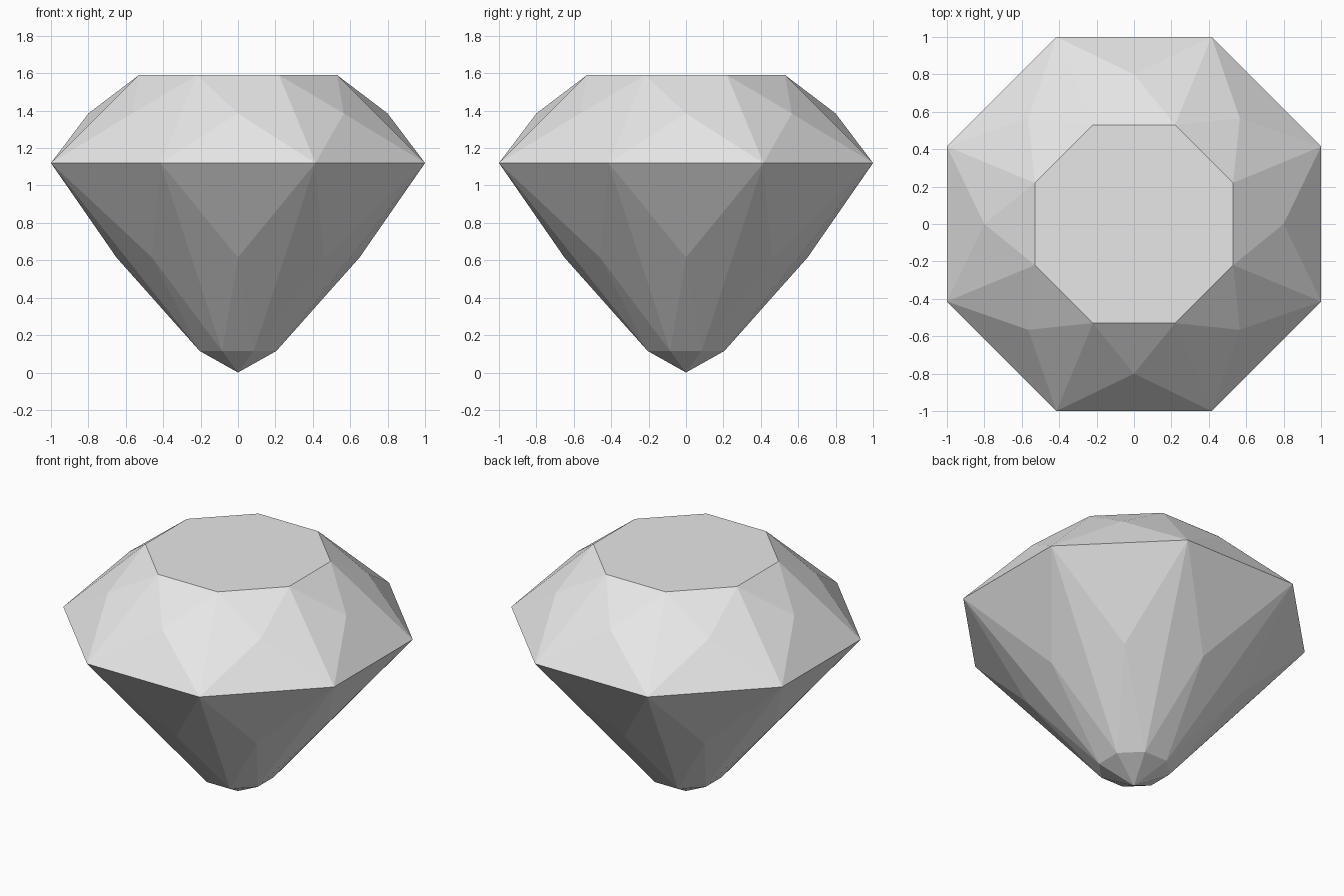
import bpy, bmesh, math

if "Cube" in bpy.data.objects:
    bpy.data.objects.remove(bpy.data.objects["Cube"])

SIDES = 8
STEP = 2 * math.pi / SIDES


def ring(bm, apothem, z, corner):
    """Octagon of vertices: corners of the outline, or points at the middle of each side."""
    r = apothem / math.cos(STEP / 2) if corner else apothem
    shift = -STEP / 2 if corner else 0
    return [bm.verts.new((r * math.cos(i * STEP + shift), r * math.sin(i * STEP + shift), z))
            for i in range(SIDES)]


def facet_band(bm, outer, middle, inner):
    """Triangular facets between two corner rings and the mid-side points between them."""
    for i in range(SIDES):
        j = (i + 1) % SIDES
        m = middle[i]
        for a, b in ((outer[i], outer[j]), (outer[j], inner[j]),
                     (inner[j], inner[i]), (inner[i], outer[i])):
            bm.faces.new((a, b, m))


bm = bmesh.new()
table = ring(bm, 0.53, 1.59, True)
crown = ring(bm, 0.80, 1.385, False)
girdle = ring(bm, 1.00, 1.12, True)
pavilion = ring(bm, 0.65, 0.615, False)
culet = ring(bm, 0.205, 0.115, True)
tip = bm.verts.new((0, 0, 0))

# Flat table, crown facets, pavilion facets and the small point below
bm.faces.new(table)
facet_band(bm, girdle, crown, table)
facet_band(bm, girdle, pavilion, culet)
for i in range(SIDES):
    bm.faces.new((culet[i], culet[(i + 1) % SIDES], tip))
bmesh.ops.recalc_face_normals(bm, faces=bm.faces)

mesh = bpy.data.meshes.new("cut_gem")
bm.to_mesh(mesh)
bm.free()

# Single light grey colour
grey = bpy.data.materials.new("light grey")
grey.diffuse_color = (0.8, 0.8, 0.8, 1)
grey.use_nodes = True
grey.node_tree.nodes["Principled BSDF"].inputs["Base Color"].default_value = grey.diffuse_color
mesh.materials.append(grey)

gem = bpy.data.objects.new("cut_gem", mesh)
bpy.context.collection.objects.link(gem)
